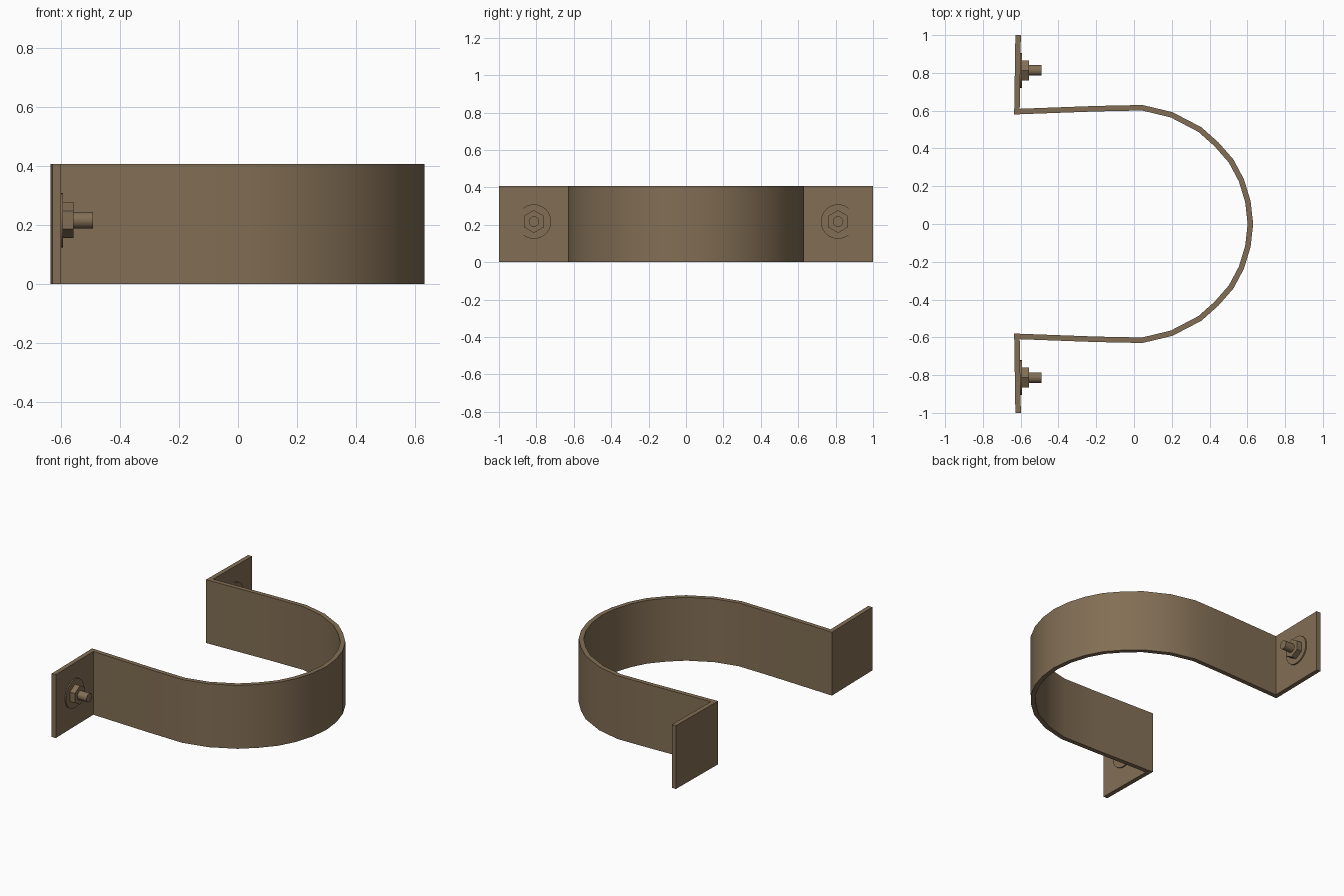
import bpy, bmesh, math
from mathutils import Vector, Matrix

if "Cube" in bpy.data.objects:
    bpy.data.objects.remove(bpy.data.objects["Cube"])

H, T = 0.408, 0.029          # strap height and thickness

bronze = bpy.data.materials.new("bronze_brown")
bronze.diffuse_color = (0.225, 0.157, 0.09, 1)
bronze.use_nodes = True
bronze.node_tree.nodes["Principled BSDF"].inputs["Base Color"].default_value = bronze.diffuse_color


def finish(name, bm, angle=30):
    bmesh.ops.recalc_face_normals(bm, faces=bm.faces)
    me = bpy.data.meshes.new(name)
    bm.to_mesh(me)
    bm.free()
    ob = bpy.data.objects.new(name, me)
    bpy.context.collection.objects.link(ob)
    me.materials.append(bronze)
    bpy.ops.object.select_all(action='DESELECT')
    ob.select_set(True)
    bpy.context.view_layer.objects.active = ob
    bpy.ops.object.shade_smooth_by_angle(angle=math.radians(angle))
    return ob


# Strap: outer outline of one half (flange tip to arc middle), then mirrored
half = [(-0.599, 1.0), (-0.605, 0.61), (-0.2, 0.625), (0.045, 0.63), (0.204, 0.592),
        (0.357, 0.512), (0.447, 0.432), (0.526, 0.342), (0.582, 0.237),
        (0.617, 0.122), (0.631, 0.0)]
outer = [Vector(p) for p in half] + [Vector((x, -y)) for x, y in half[-2::-1]]


def offset(path, d):
    """Mitred offset to the right of the path's direction."""
    out = []
    for i, p in enumerate(path):
        dirs = []
        if i > 0:
            dirs.append((p - path[i - 1]).normalized())
        if i < len(path) - 1:
            dirs.append((path[i + 1] - p).normalized())
        ns = [Vector((v.y, -v.x)) for v in dirs]
        m = sum(ns, Vector((0, 0))).normalized()
        q = p + m * (d / m.dot(ns[0]))
        if len(ns) == 1:
            q.y = p.y                      # square flange tips
        out.append(q)
    return out


inner = offset(outer, T)
bm = bmesh.new()
rows = [[bm.verts.new((p.x, p.y, z)) for p in path]
        for path, z in ((outer, 0), (outer, H), (inner, H), (inner, 0))]
for a in range(4):
    r, s = rows[a], rows[(a + 1) % 4]
    for i in range(len(outer) - 1):
        bm.faces.new((r[i], r[i + 1], s[i + 1], s[i]))
for i in (0, -1):
    bm.faces.new([r[i] for r in rows])
finish("clamp_strap", bm)


# Fasteners: washer, hex nut and stud pointing along +x on each flange
def disc(name, y, x0, x1, radius, sides):
    bm = bmesh.new()
    turn = Matrix.Rotation(math.pi / 2, 4, 'Y')
    if sides == 6:                          # hex corners point along y
        turn = turn @ Matrix.Rotation(math.pi / 2, 4, 'Z')
    bmesh.ops.create_cone(bm, cap_ends=True, segments=sides, radius1=radius,
                          radius2=radius, depth=x1 - x0,
                          matrix=Matrix.Translation(((x0 + x1) / 2, y, 0.217)) @ turn)
    finish(name, bm)


for side, y in (("left", -0.813), ("right", 0.813)):
    disc("washer_" + side, y, -0.612, -0.593, 0.092, 32)
    disc("hex_nut_" + side, y, -0.6, -0.557, 0.061, 6)
    disc("stud_" + side, y, -0.6, -0.491, 0.028, 20)
